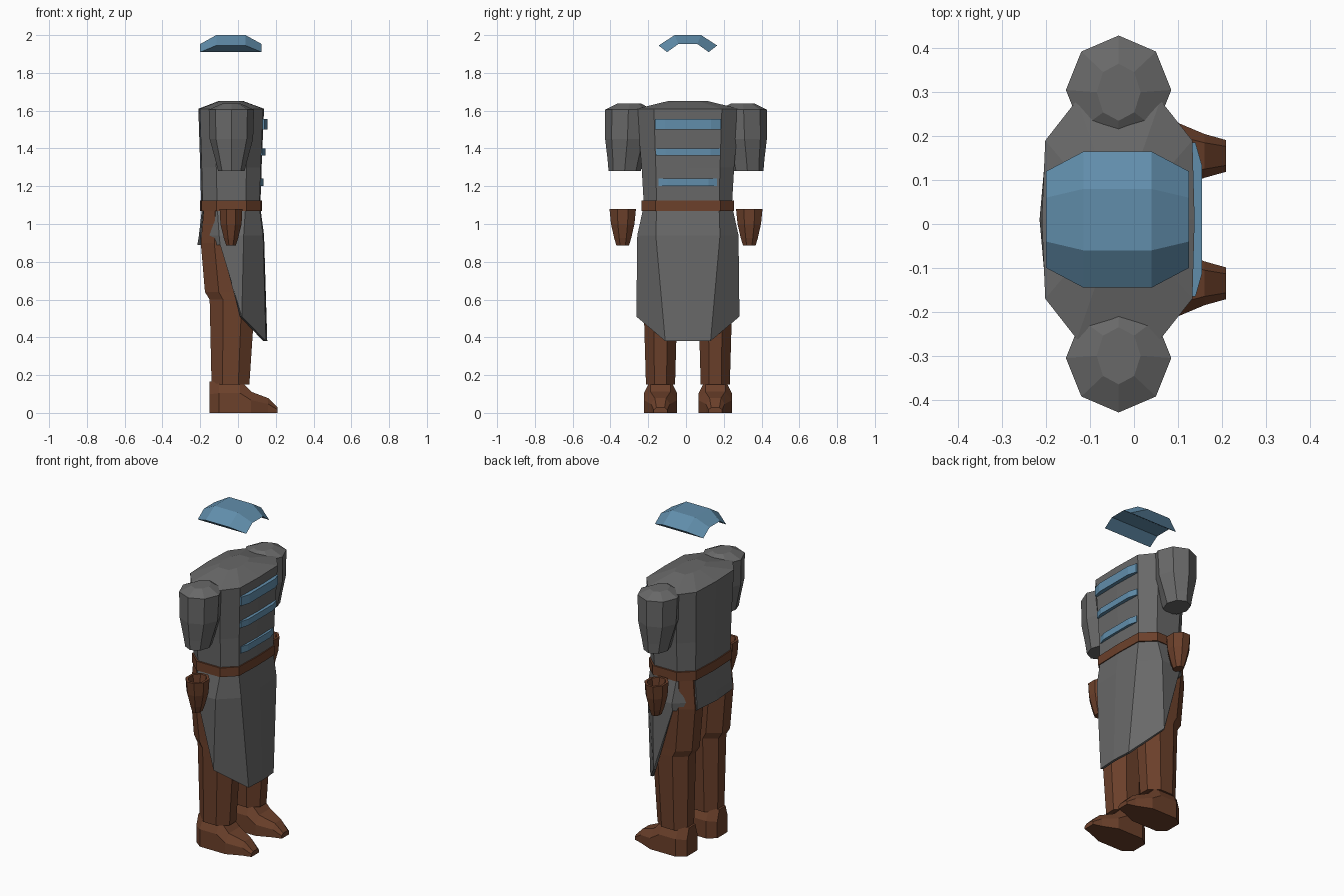
import bpy, bmesh, math

old = bpy.data.objects.get("Cube")
if old:
    bpy.data.objects.remove(old, do_unlink=True)


def material(name, color):
    m = bpy.data.materials.new(name)
    m.use_nodes = True
    m.diffuse_color = (*color, 1)
    m.node_tree.nodes["Principled BSDF"].inputs["Base Color"].default_value = (*color, 1)
    return m


GREY = material("coat grey", (0.14, 0.14, 0.14))
BROWN = material("leather brown", (0.15, 0.052, 0.024))
BLUE = material("trim blue", (0.12, 0.27, 0.41))
MID = 0.01  # sideways centre of the body


def loft(name, rings, mat, caps=(True, True), y=MID):
    """Skin equal-length closed rings, optionally closing both ends."""
    bm = bmesh.new()
    loops = [[bm.verts.new((p[0], p[1] + y, p[2])) for p in r] for r in rings]
    n = len(rings[0])
    for a, b in zip(loops, loops[1:]):
        for i in range(n):
            j = (i + 1) % n
            bm.faces.new((a[i], a[j], b[j], b[i]))
    if caps[0]:
        bm.faces.new(loops[0])
    if caps[1]:
        bm.faces.new(loops[-1])
    bmesh.ops.recalc_face_normals(bm, faces=bm.faces)
    mesh = bpy.data.meshes.new(name)
    bm.to_mesh(mesh)
    bm.free()
    mesh.materials.append(mat)
    obj = bpy.data.objects.new(name, mesh)
    bpy.context.collection.objects.link(obj)
    return obj


def mirrored(half):
    """Full ring from points running front centre to back centre."""
    return half + [(x, -y, z) for x, y, z in half[-2:0:-1]]


def level(z, front, side_front, side_back, back, wide, corner):
    return mirrored([(front, 0, z), (front - 0.005, corner, z), (side_front, wide, z),
                     (side_back, wide, z), (back + 0.008, corner, z), (back, 0, z)])


def octagon(cx, cy, z, rx, ry, flat=False):
    turn = math.pi / 8 if flat else 0
    k = 1 / math.cos(turn)
    return [(cx + rx * k * math.cos(turn + i * math.pi / 4),
             cy + ry * k * math.sin(turn + i * math.pi / 4), z) for i in range(8)]


# Coat body with sloping shoulders
loft("coat_body", [
    level(1.08, 0.118, 0.04, -0.11, -0.195, 0.232, 0.165),
    level(1.3, 0.125, 0.045, -0.115, -0.2, 0.245, 0.17),
    level(1.61, 0.138, 0.06, -0.13, -0.21, 0.272, 0.18),
    level(1.652, 0.025, 0.0, -0.07, -0.1, 0.1, 0.05)], GREY)

# Coat skirt, long at the front and cut away at the back
hem = mirrored([(0.155, 0, 0.38), (0.148, 0.12, 0.38), (0.02, 0.273, 0.51),
                (-0.095, 0.255, 0.89), (-0.2, 0.17, 0.89), (-0.215, 0, 0.89)])
skirt = loft("coat_skirt", [
    level(1.09, 0.118, 0.04, -0.11, -0.19, 0.235, 0.165),
    level(0.94, 0.138, 0.03, -0.1, -0.207, 0.268, 0.17), hem], GREY, (False, False))
shell = skirt.modifiers.new("thickness", "SOLIDIFY")
shell.thickness = 0.015
shell.offset = -1

# Belt
loft("belt", [level(z, 0.126, 0.045, -0.115, -0.202, 0.245, 0.172)
              for z in (1.07, 1.125)], BROWN)

# Chest bars
for i, (z, h, x, w) in enumerate([(1.528, 0.027, 0.155, 0.175),
                                  (1.382, 0.019, 0.146, 0.17),
                                  (1.22, 0.02, 0.135, 0.155)]):
    rings = []
    for y, out in ((-w, x - 0.015), (-0.7 * w, x), (0.7 * w, x), (w, x - 0.015)):
        rings.append([(0.1, y, z - h), (out, y, z - h), (out, y, z + h), (0.1, y, z + h)])
    loft(f"chest_bar_{i + 1}", rings, BLUE)

# Floating arched head plate
outer = [(-0.155, 1.945), (-0.07, 2.0), (0.07, 2.0), (0.155, 1.945)]
inner = [(-0.11, 1.91), (-0.05, 1.953), (0.05, 1.953), (0.11, 1.91)]
loft("head_plate", [[(-0.2, *q), (-0.115, *p), (0.04, *p), (0.125, *q)]
                    for p, q in zip(outer, inner)], BLUE)

for side, s in (("left", 1), ("right", -1)):
    # Puffed sleeve
    loft(f"{side}_sleeve", [
        octagon(-0.035, s * 0.325, 1.28, 0.07, 0.085),
        octagon(-0.035, s * 0.32, 1.34, 0.085, 0.095),
        octagon(-0.035, s * 0.31, 1.45, 0.115, 0.118),
        octagon(-0.035, s * 0.305, 1.605, 0.12, 0.124),
        octagon(-0.035, s * 0.3, 1.637, 0.05, 0.065)], GREY, y=0)

    # Hollow-topped glove
    loft(f"{side}_glove", [
        octagon(-0.037, s * 0.335, 0.885, 0.025, 0.033, True),
        octagon(-0.037, s * 0.335, 0.925, 0.038, 0.045, True),
        octagon(-0.037, s * 0.335, 1.0, 0.056, 0.062, True),
        octagon(-0.037, s * 0.335, 1.08, 0.06, 0.07, True),
        octagon(-0.037, s * 0.335, 1.08, 0.046, 0.055, True),
        octagon(-0.037, s * 0.335, 1.03, 0.04, 0.048, True)], BROWN, y=0)

    # Leg
    cy = s * 0.145
    loft(f"{side}_leg", [octagon(cx, cy, z, rx, ry, True) for z, cx, rx, ry in (
        (0.15, -0.04, 0.1, 0.077), (0.6, -0.03, 0.12, 0.09), (0.64, -0.05, 0.125, 0.09),
        (0.9, -0.075, 0.122, 0.095), (1.09, -0.08, 0.1, 0.085))], BROWN)

    # Boot
    loft(f"{side}_boot", [
        [(x, cy - w, 0), (x, cy - w, 0.6 * h), (x, cy - 0.6 * w, h),
         (x, cy + 0.6 * w, h), (x, cy + w, 0.6 * h), (x, cy + w, 0)]
        for x, w, h in ((-0.15, 0.05, 0.165), (-0.1, 0.088, 0.175), (0.01, 0.088, 0.175),
                        (0.07, 0.088, 0.112), (0.16, 0.05, 0.078), (0.21, 0.036, 0.028))], BROWN)
